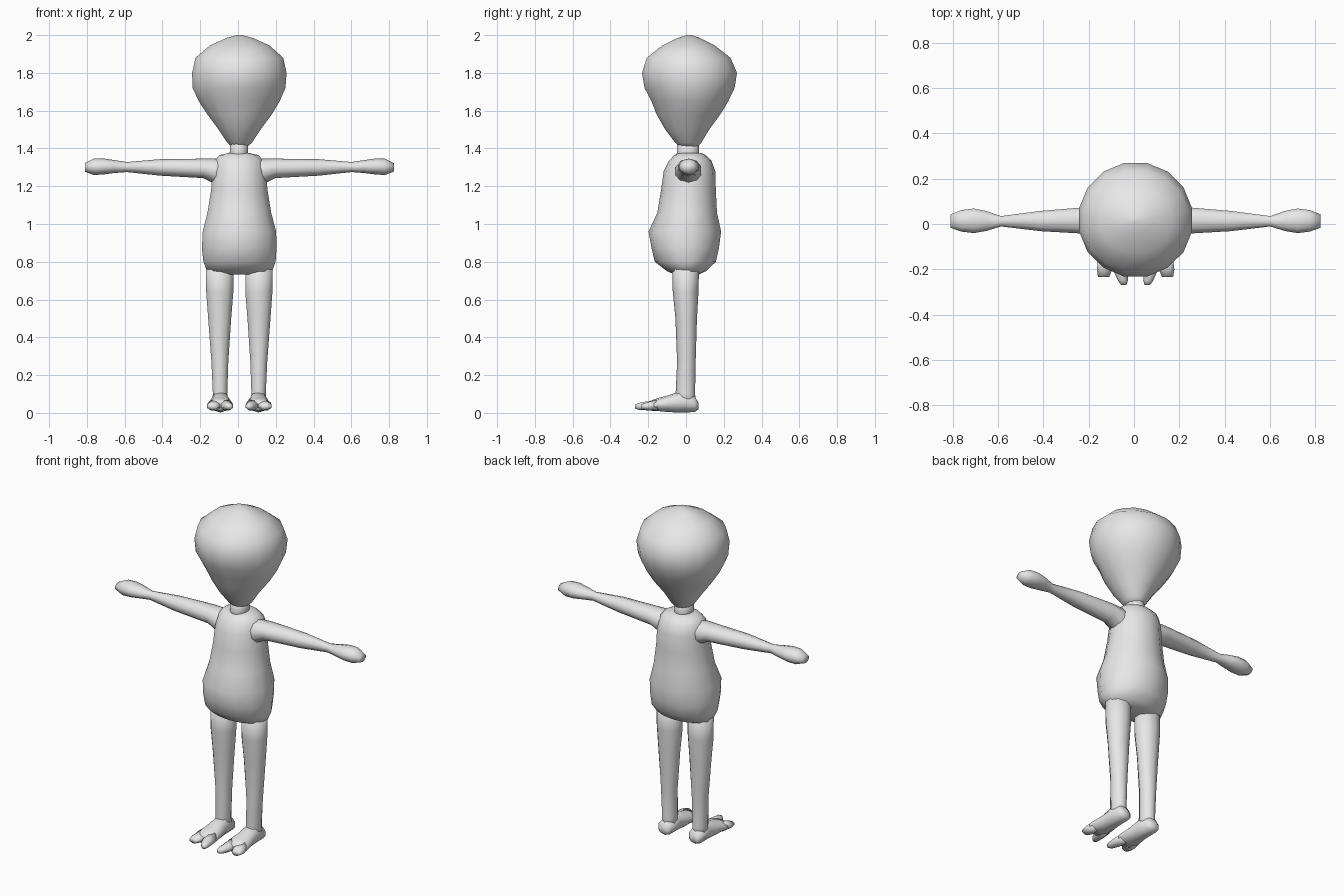
import bpy, bmesh, math
from mathutils import Vector

grey = bpy.data.materials.new("plain grey")
grey.diffuse_color = (0.8, 0.8, 0.8, 1)
MID = 0.007  # symmetry plane of the body


def loft(name, axis, rings, sides, side=0, dent=None):
    """Skin elliptical rings (position, lo_a, hi_a, lo_b, hi_b) along one axis.
    side = 1 or -1 puts a limb on that side of the body."""
    bm = bmesh.new()
    loops = []
    for p, a0, a1, b0, b1 in rings:
        loop = []
        for i in range(sides):
            t = 2 * math.pi * (i + 0.5) / sides
            a = (a0 + a1) / 2 + (a1 - a0) / 2 * math.cos(t)
            b = (b0 + b1) / 2 + (b1 - b0) / 2 * math.sin(t)
            co = {"x": (p, a, b), "y": (a, p, b), "z": (a, b, p)}[axis]
            if side:
                co = (MID + side * co[0], co[1], co[2])
            co = Vector(co)
            if dent:
                co = dent(co)
            loop.append(bm.verts.new(co))
        loops.append(loop)
    for l, u in zip(loops, loops[1:]):
        for i in range(sides):
            j = (i + 1) % sides
            bm.faces.new((l[i], l[j], u[j], u[i]))
    bm.faces.new(loops[0][::-1])
    bm.faces.new(loops[-1])
    bmesh.ops.recalc_face_normals(bm, faces=bm.faces[:])
    for f in bm.faces:
        f.smooth = True
    me = bpy.data.meshes.new(name)
    bm.to_mesh(me)
    bm.free()
    me.materials.append(grey)
    ob = bpy.data.objects.new(name, me)
    bpy.context.collection.objects.link(ob)
    return ob


def eye_dent(co):
    # shallow hollows on both sides of the face
    d = Vector((abs(co.x - MID) - 0.12, (co.y + 0.15) * 0.8, co.z - 1.68)).length
    if co.y < 0 and d < 0.14:
        co.y += 0.022 * (1 - d / 0.14)
    return co


# Head: a round skull tapering to the chin
loft("head", "z", [
    (1.405, -0.03, 0.045, -0.03, 0.06),
    (1.43, -0.058, 0.075, -0.058, 0.082),
    (1.50, -0.105, 0.122, -0.112, 0.125),
    (1.58, -0.165, 0.182, -0.160, 0.185),
    (1.65, -0.212, 0.225, -0.195, 0.228),
    (1.72, -0.245, 0.256, -0.230, 0.262),
    (1.80, -0.248, 0.262, -0.238, 0.275),
    (1.88, -0.230, 0.244, -0.212, 0.240),
    (1.945, -0.152, 0.170, -0.128, 0.155),
    (1.985, -0.062, 0.080, -0.045, 0.075),
    (2.0, -0.008, 0.022, 0.006, 0.030)], 16, dent=eye_dent)

loft("neck", "z", [
    (1.34, -0.05, 0.06, -0.055, 0.075),
    (1.385, -0.045, 0.055, -0.05, 0.07),
    (1.45, -0.045, 0.055, -0.05, 0.07)], 12)

# Torso: narrow shoulders widening to a full belly
loft("torso", "z", [
    (0.733, -0.10, 0.11, -0.06, 0.07),
    (0.75, -0.168, 0.185, -0.10, 0.105),
    (0.80, -0.188, 0.204, -0.165, 0.158),
    (0.87, -0.196, 0.209, -0.182, 0.174),
    (0.96, -0.192, 0.207, -0.198, 0.186),
    (1.06, -0.166, 0.180, -0.152, 0.164),
    (1.18, -0.146, 0.160, -0.132, 0.158),
    (1.28, -0.138, 0.152, -0.118, 0.155),
    (1.335, -0.127, 0.138, -0.09, 0.135),
    (1.365, -0.10, 0.11, -0.062, 0.105),
    (1.376, -0.05, 0.06, -0.04, 0.08)], 14)

for s, word in ((1, "right"), (-1, "left")):
    # Arm ending in a mitten hand
    loft(word + "_arm", "x", [
        (0.08, -0.06, 0.085, 1.20, 1.345),
        (0.135, -0.058, 0.083, 1.215, 1.346),
        (0.19, -0.048, 0.080, 1.243, 1.346),
        (0.42, -0.034, 0.060, 1.256, 1.343),
        (0.595, -0.012, 0.036, 1.275, 1.328),
        (0.66, -0.033, 0.060, 1.270, 1.338),
        (0.715, -0.043, 0.071, 1.263, 1.346),
        (0.77, -0.036, 0.064, 1.259, 1.346),
        (0.818, -0.018, 0.044, 1.277, 1.322)], 10, s)

    # Leg
    loft(word + "_leg", "z", [
        (0.04, 0.055, 0.148, -0.05, 0.055),
        (0.10, 0.062, 0.142, -0.055, 0.048),
        (0.27, 0.056, 0.150, -0.047, 0.051),
        (0.50, 0.040, 0.168, -0.056, 0.058),
        (0.64, 0.028, 0.179, -0.070, 0.066),
        (0.82, 0.028, 0.180, -0.075, 0.070)], 10, s)

    # Foot: heel, instep and broad front
    loft(word + "_foot", "y", [
        (0.065, 0.075, 0.13, 0.018, 0.055),
        (0.045, 0.055, 0.148, 0.004, 0.09),
        (-0.03, 0.052, 0.150, 0.002, 0.115),
        (-0.09, 0.042, 0.158, 0.004, 0.094),
        (-0.15, 0.034, 0.170, 0.010, 0.078),
        (-0.195, 0.034, 0.172, 0.012, 0.062)], 10, s)

    # Split toes: long inner one, short outer one
    loft(word + "_inner_toe", "y", [
        (-0.15, 0.036, 0.105, 0.012, 0.072),
        (-0.21, 0.032, 0.098, 0.012, 0.062),
        (-0.25, 0.032, 0.080, 0.015, 0.054),
        (-0.27, 0.040, 0.064, 0.022, 0.045)], 8, s)
    loft(word + "_outer_toe", "y", [
        (-0.15, 0.09, 0.168, 0.012, 0.072),
        (-0.20, 0.10, 0.174, 0.012, 0.060),
        (-0.235, 0.115, 0.168, 0.018, 0.048)], 8, s)
